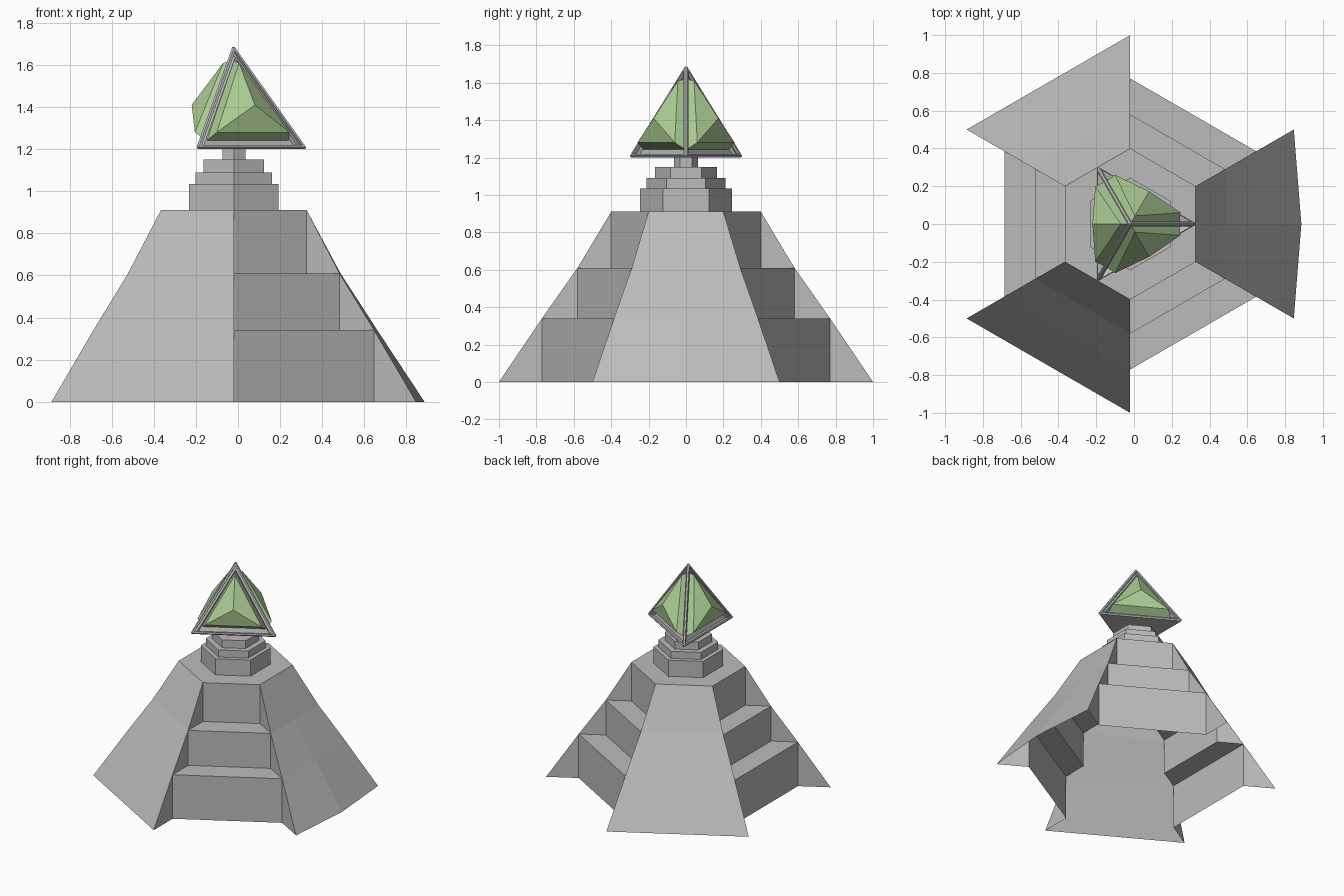
import bpy, bmesh
from math import cos, sin, radians
from mathutils import Vector

cube = bpy.data.objects.get("Cube")
if cube:
    bpy.data.objects.remove(cube)

CX = -0.02  # vertical axis of the monument


def material(name, rgb):
    m = bpy.data.materials.new(name)
    m.use_nodes = True
    m.diffuse_color = (*rgb, 1)
    m.node_tree.nodes["Principled BSDF"].inputs["Base Color"].default_value = (*rgb, 1)
    return m


stone = material("grey stone", (0.5, 0.5, 0.5))
crystal = material("pale green crystal", (0.4, 0.6, 0.29))


def polar(r, angle, z):
    a = radians(angle)
    return Vector((CX + r * cos(a), r * sin(a), z))


def finish(name, bm, mat):
    mesh = bpy.data.meshes.new(name)
    bm.to_mesh(mesh)
    bm.free()
    mesh.materials.append(mat)
    ob = bpy.data.objects.new(name, mesh)
    bpy.context.collection.objects.link(ob)
    return ob


def face(bm, *points):
    return bm.faces.new([bm.verts.new(p) for p in points])


# Hexagonal base: an open shell, sloped and stepped sides alternating
RADII = (1.0, 0.77, 0.58, 0.4)
LEVELS = (0.0, 0.34, 0.61, 0.91)
BULGE = (0.04, 0.015, 0.005, 0.0)
bm = bmesh.new()
for side in (0, 120, 240):
    for i in range(3):
        lo, hi = LEVELS[i], LEVELS[i + 1]
        out, inn = RADII[i], RADII[i + 1]
        # sloped panel, in two halves; one panel bows out at its foot
        b0, b1 = (BULGE[i], BULGE[i + 1]) if side == 0 else (0, 0)
        mid_lo = polar(out * cos(radians(30)) + b0, side, lo)
        mid_hi = polar(inn * cos(radians(30)) + b1, side, hi)
        for s in (-30, 30):
            face(bm, polar(out, side + s, lo), mid_lo, mid_hi, polar(inn, side + s, hi))
            # radial cheek beside the step
            face(bm, polar(out, side + s, lo), polar(inn, side + s, lo), polar(inn, side + s, hi))
        # riser and tread
        a, b = side + 30, side + 90
        face(bm, polar(inn, a, lo), polar(inn, b, lo), polar(inn, b, hi), polar(inn, a, hi))
        if i < 2:
            nxt = RADII[i + 2]
            face(bm, polar(inn, a, hi), polar(inn, b, hi), polar(nxt, b, hi), polar(nxt, a, hi))
face(bm, *[polar(RADII[3], a, LEVELS[3]) for a in range(30, 390, 60)])
bmesh.ops.remove_doubles(bm, verts=bm.verts, dist=0.0005)
bmesh.ops.recalc_face_normals(bm, faces=bm.faces)
finish("stepped_base", bm, stone)

# Hexagonal pedestal tiers and neck
for name, r, lo, hi in (("lower_tier", 0.245, 0.9, 1.035), ("middle_tier", 0.21, 1.03, 1.09),
                        ("upper_tier", 0.165, 1.08, 1.15), ("neck", 0.063, 1.14, 1.21)):
    bm = bmesh.new()
    ring = [polar(r, a, lo) for a in range(30, 390, 60)]
    bottom = face(bm, *ring)
    top = bmesh.ops.extrude_face_region(bm, geom=[bottom])["geom"]
    bmesh.ops.translate(bm, vec=(0, 0, hi - lo), verts=[v for v in top if isinstance(v, bmesh.types.BMVert)])
    bmesh.ops.recalc_face_normals(bm, faces=bm.faces)
    finish(name, bm, stone)

# Three-sided frame: bevelled tetrahedron with recessed sides
bm = bmesh.new()
tip = bm.verts.new((CX, 0, 1.705))
feet = [bm.verts.new(polar(0.36, a, 1.2)) for a in (0, 120, 240)]
bm.faces.new(feet[::-1])
for i in range(3):
    bm.faces.new((feet[i], feet[(i + 1) % 3], tip))
bmesh.ops.bevel(bm, geom=bm.edges[:], offset=0.01, segments=1, affect='EDGES')
bmesh.ops.recalc_face_normals(bm, faces=bm.faces)
panels = [f for f in bm.faces if f.calc_area() > 0.05 and f.normal.z > -0.5]
bmesh.ops.inset_individual(bm, faces=panels, thickness=0.022)
bmesh.ops.inset_individual(bm, faces=panels, thickness=0.003, depth=-0.03)
finish("crystal_frame", bm, stone)

# Faceted crystal bulging from each side of the frame
for name, side in (("left_crystal", 60), ("back_crystal", 180), ("front_crystal", 300)):
    d = Vector((cos(radians(side)), sin(radians(side)), 0))
    t = Vector((-d.y, d.x, 0))

    def spot(r, w, z):
        return Vector((CX, 0, z)) + d * r + t * w

    bm = bmesh.new()
    inner = [bm.verts.new(spot(*p)) for p in ((0.13, -0.225, 1.24), (0.13, 0.225, 1.24), (0.0, 0, 1.62))]
    rim = [bm.verts.new(spot(*p)) for p in ((0.185, -0.2, 1.28), (0.185, 0.2, 1.28), (0.05, 0, 1.61))]
    peak = bm.verts.new(spot(0.2, 0, 1.41))
    bm.faces.new(inner[::-1])
    for i in range(3):
        j = (i + 1) % 3
        bm.faces.new((inner[i], inner[j], rim[j], rim[i]))
        bm.faces.new((rim[i], rim[j], peak))
    bmesh.ops.recalc_face_normals(bm, faces=bm.faces)
    finish(name, bm, crystal)
